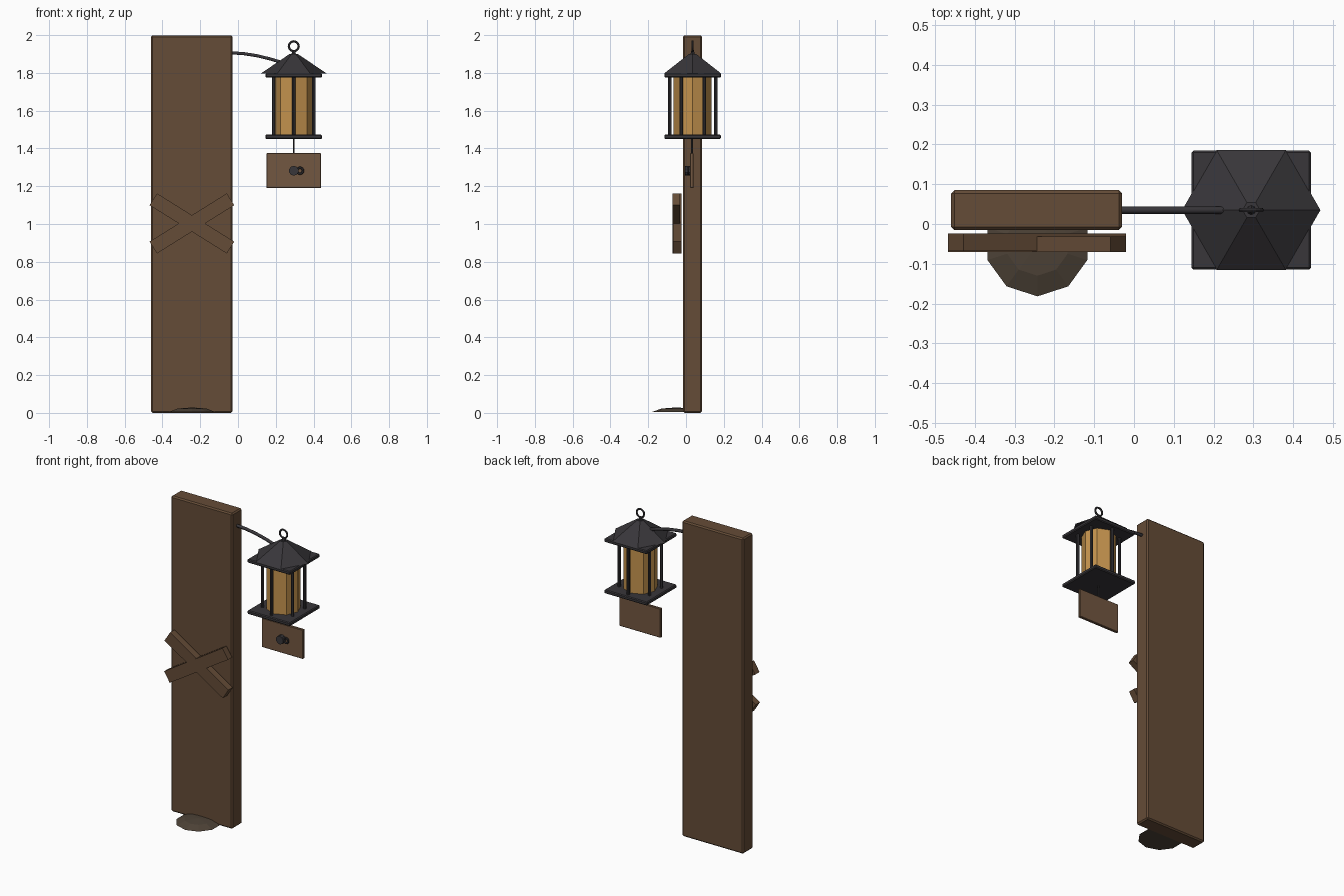
import bpy
from math import radians, pi, sin, cos

if "Cube" in bpy.data.objects:
    bpy.data.objects.remove(bpy.data.objects["Cube"])


def material(name, rgb):
    m = bpy.data.materials.new(name)
    m.diffuse_color = (*rgb, 1)
    m.use_nodes = True
    m.node_tree.nodes["Principled BSDF"].inputs["Base Color"].default_value = m.diffuse_color
    return m


WOOD = material("wood", (0.13, 0.072, 0.038))
SIGN = material("sign_wood", (0.17, 0.095, 0.052))
STONE = material("stone", (0.075, 0.055, 0.038))
IRON = material("iron", (0.04, 0.037, 0.042))
AMBER = material("amber_glass", (0.55, 0.29, 0.075))
LX, LY = 0.295, 0.035  # lantern axis


def finish(name, mat):
    ob = bpy.context.object
    ob.name = name
    ob.data.materials.append(mat)
    return ob


def box(name, lo, hi, mat, bevel=0.0, tilt=0.0):
    bpy.ops.mesh.primitive_cube_add(size=1, location=[(a + b) / 2 for a, b in zip(lo, hi)])
    ob = finish(name, mat)
    ob.scale = [b - a for a, b in zip(lo, hi)]
    bpy.ops.object.transform_apply(location=False, rotation=False, scale=True)
    ob.rotation_euler.y = tilt
    if bevel:
        b = ob.modifiers.new("bevel", 'BEVEL')
        b.width, b.segments = bevel, 1
    return ob


def prism(name, n, r1, r2, x, y, z1, z2, mat, turn=0.0):
    bpy.ops.mesh.primitive_cone_add(vertices=n, radius1=r1, radius2=r2, depth=z2 - z1,
                                    location=(x, y, (z1 + z2) / 2), rotation=(0, 0, turn))
    return finish(name, mat)


def ring(name, major, minor, loc, mat):
    bpy.ops.mesh.primitive_torus_add(major_radius=major, minor_radius=minor, major_segments=16,
                                     minor_segments=6, location=loc, rotation=(pi / 2, 0, 0))
    return finish(name, mat)


# Plank post and crossed braces
box("post", (-0.46, -0.015, 0), (-0.03, 0.085, 2.0 - 0.001), WOOD, 0.008)
for name, y0, y1, s in (("brace_falling", -0.068, -0.024, 1), ("brace_rising", -0.071, -0.031, -1)):
    box(name, (-0.485, y0, 0.966), (-0.003, y1, 1.04), WOOD, 0, s * radians(32))

# Low stone at the foot
prism("foot_stone", 10, 0.132, 0.08, -0.243, -0.05, 0.004, 0.023, STONE, pi / 10 * 0)
prism("foot_stone_cap", 10, 0.08, 0.0, -0.243, -0.05, 0.023, 0.029, STONE)

# Curved iron arm
cu = bpy.data.curves.new("arm", 'CURVE')
cu.dimensions = '3D'
cu.bevel_depth, cu.bevel_resolution, cu.use_fill_caps = 0.0095, 1, True
pts = [(-0.05, 1.907), (0.03, 1.902), (0.10, 1.891), (0.17, 1.874), (0.24, 1.853), (0.29, 1.835)]
sp = cu.splines.new('POLY')
sp.points.add(len(pts) - 1)
for p, (x, z) in zip(sp.points, pts):
    p.co = (x, LY, z, 1)
arm = bpy.data.objects.new("arm", cu)
bpy.context.collection.objects.link(arm)
cu.materials.append(IRON)

# Lantern: slabs, hexagonal roof, glass, bars and top ring
for name, z0, z1 in (("lantern_base", 1.45, 1.473), ("lantern_eave", 1.775, 1.798)):
    box(name, (LX - 0.15, LY - 0.15, z0), (LX + 0.15, LY + 0.15, z1), IRON, 0.005)
prism("lantern_roof", 6, 0.174, 0.022, LX, LY, 1.797, 1.9, IRON, pi / 6)
prism("roof_neck", 8, 0.013, 0.006, LX, LY, 1.895, 1.92, IRON)
ring("top_ring", 0.026, 0.006, (LX, LY, 1.941), IRON)
prism("lantern_glass", 8, 0.1, 0.1, LX, LY, 1.473, 1.776, AMBER)
for i in range(6):
    a = pi / 2 + i * pi / 3
    prism(f"lantern_bar_{i + 1}", 8, 0.0095, 0.0095, LX + 0.122 * cos(a), LY + 0.122 * sin(a),
          1.465, 1.785, IRON)

# Hanging sign with a round knob and small ring
prism("sign_hanger", 6, 0.005, 0.005, LX, 0.031, 1.365, 1.455, IRON)
box("sign_board", (0.15, 0.022, 1.19), (0.44, 0.04, 1.375), SIGN, 0.003)
bpy.ops.mesh.primitive_cylinder_add(vertices=10, radius=0.026, depth=0.03,
                                    location=(LX, 0.01, 1.282), rotation=(pi / 2, 0, 0))
finish("sign_knob", IRON)
ring("sign_ring", 0.016, 0.006, (0.328, 0.012, 1.282), IRON)

# Hexagon corners of the roof point along x
bpy.data.objects["lantern_roof"].rotation_euler.z = pi / 6
